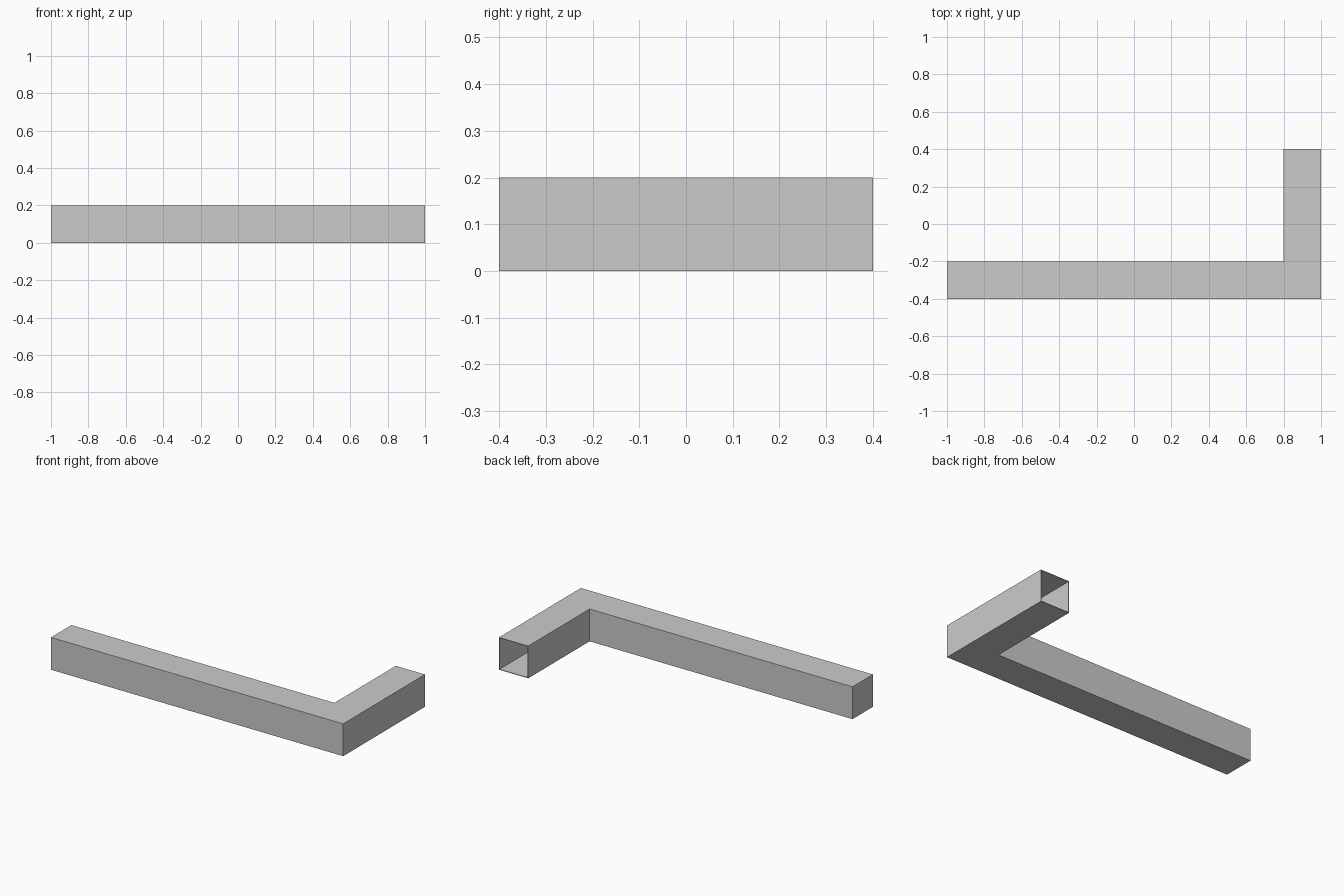
import bpy, bmesh

if "Cube" in bpy.data.objects:
    bpy.data.objects.remove(bpy.data.objects["Cube"])

# L-shaped footprint of the duct; the edge at y = 0.4 is the open mouth
outline = [(-1, -0.4), (1, -0.4), (1, 0.4), (0.8, 0.4), (0.8, -0.2), (-1, -0.2)]
HEIGHT = 0.2
WALL = 0.004

bm = bmesh.new()
base = bm.faces.new([bm.verts.new((x, y, 0)) for x, y in outline])
ext = bmesh.ops.extrude_face_region(bm, geom=[base], use_keep_orig=True)
top = [v for v in ext["geom"] if isinstance(v, bmesh.types.BMVert)]
bmesh.ops.translate(bm, verts=top, vec=(0, 0, HEIGHT))
bmesh.ops.recalc_face_normals(bm, faces=bm.faces)

# Open the mouth of the short arm
mouth = [f for f in bm.faces if all(v.co.y > 0.39 for v in f.verts)]
bmesh.ops.delete(bm, geom=mouth, context='FACES_ONLY')

mesh = bpy.data.meshes.new("corner_duct")
bm.to_mesh(mesh)
bm.free()
duct = bpy.data.objects.new("corner_duct", mesh)
bpy.context.collection.objects.link(duct)

# Thin sheet walls, thickened inward
solid = duct.modifiers.new("wall_thickness", 'SOLIDIFY')
solid.thickness = WALL
solid.offset = -1
solid.use_even_offset = True
